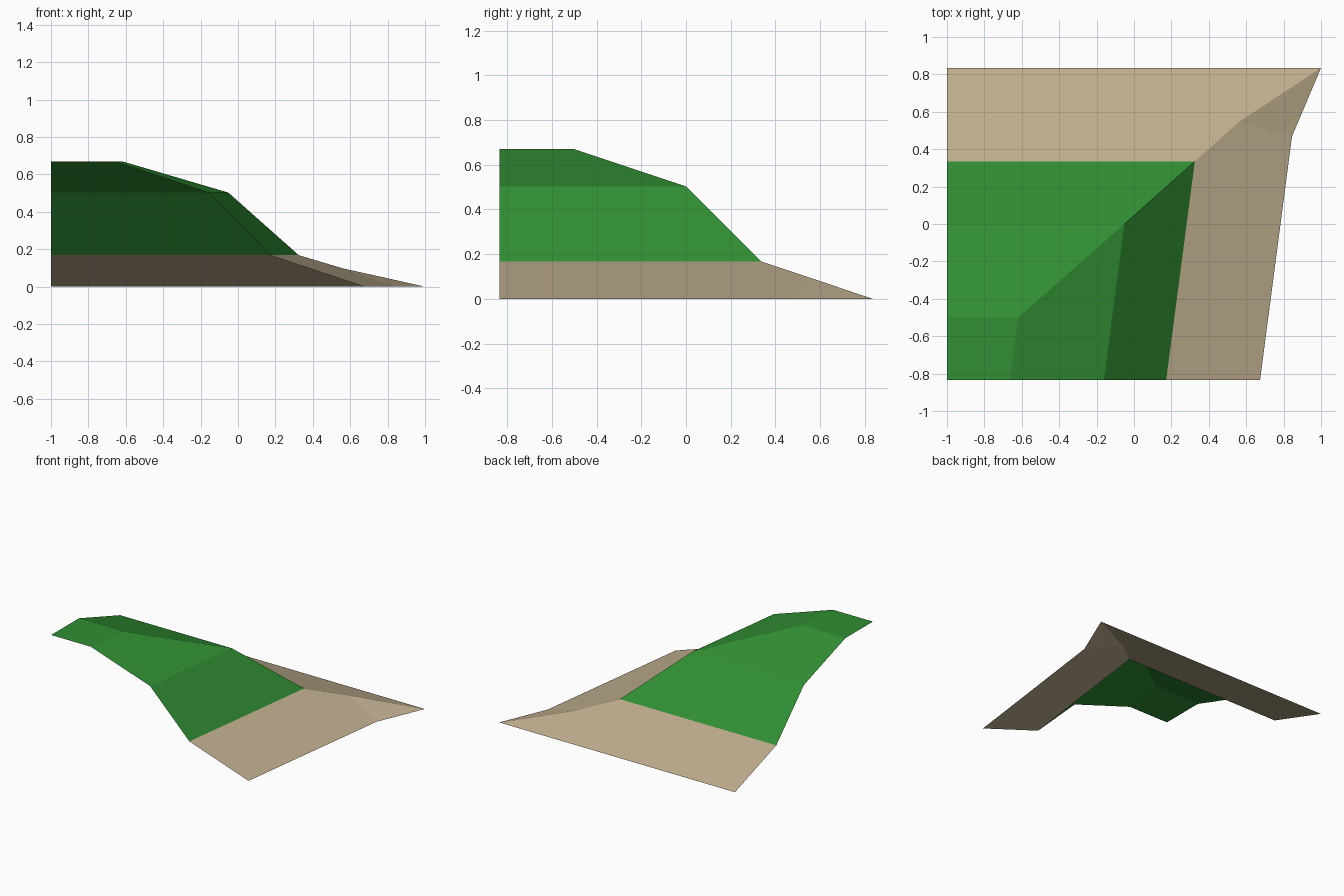
import bpy
import bmesh

cube = bpy.data.objects.get("Cube")
if cube:
    bpy.data.objects.remove(cube, do_unlink=True)


def make_material(name, color):
    mat = bpy.data.materials.new(name)
    mat.use_nodes = True
    mat.diffuse_color = color
    mat.node_tree.nodes["Principled BSDF"].inputs["Base Color"].default_value = color
    return mat


def build(name, faces, mat):
    """Make a flat-shaded open sheet from polygons, welding shared corners."""
    bm = bmesh.new()
    for corners in faces:
        bm.faces.new([bm.verts.new(c) for c in corners])
    bmesh.ops.remove_doubles(bm, verts=bm.verts, dist=0.001)
    mesh = bpy.data.meshes.new(name)
    bm.to_mesh(mesh)
    bm.free()
    mesh.materials.append(mat)
    obj = bpy.data.objects.new(name, mesh)
    bpy.context.collection.objects.link(obj)
    return obj


grass = make_material("grass green", (0.03, 0.275, 0.033, 1))
sand = make_material("sand", (0.52, 0.42, 0.27, 1))

LEFT, FRONT, BACK = -1.0, -0.835, 0.835
SKEW = 0.131  # the side slope is turned slightly away from the y axis


def side_x(front_x, y):
    return front_x + SKEW * (y - FRONT)


# Contour levels: x on the front edge, y on the left edge, height
levels = [(-0.663, -0.5, 0.67), (-0.161, 0.0, 0.503), (0.172, 0.335, 0.168)]
front = [(x, FRONT, z) for x, y, z in levels]
left = [(LEFT, y, z) for x, y, z in levels]
ridge = [(side_x(x, y), y, z) for x, y, z in levels]

# Grassy hill: plateau, then a back slope and a side slope per level
hill = [[(LEFT, FRONT, levels[0][2]), front[0], ridge[0], left[0]]]
for i in range(len(levels) - 1):
    hill.append([left[i], ridge[i], ridge[i + 1], left[i + 1]])
    hill.append([front[i], front[i + 1], ridge[i + 1], ridge[i]])
build("grass_hill", hill, grass)

# Sandy foot: back bank, side bank and the pointed corner between them
tip = (1.0, BACK, 0)
crease = (0.56, 0.545, 0.098)
side_end = (side_x(0.674, 0.468), 0.468, 0)
bank = [
    [left[-1], ridge[-1], crease, tip, (LEFT, BACK, 0)],
    [front[-1], (0.674, FRONT, 0), side_end, crease, ridge[-1]],
    [crease, side_end, tip],
]
build("sand_bank", bank, sand)
